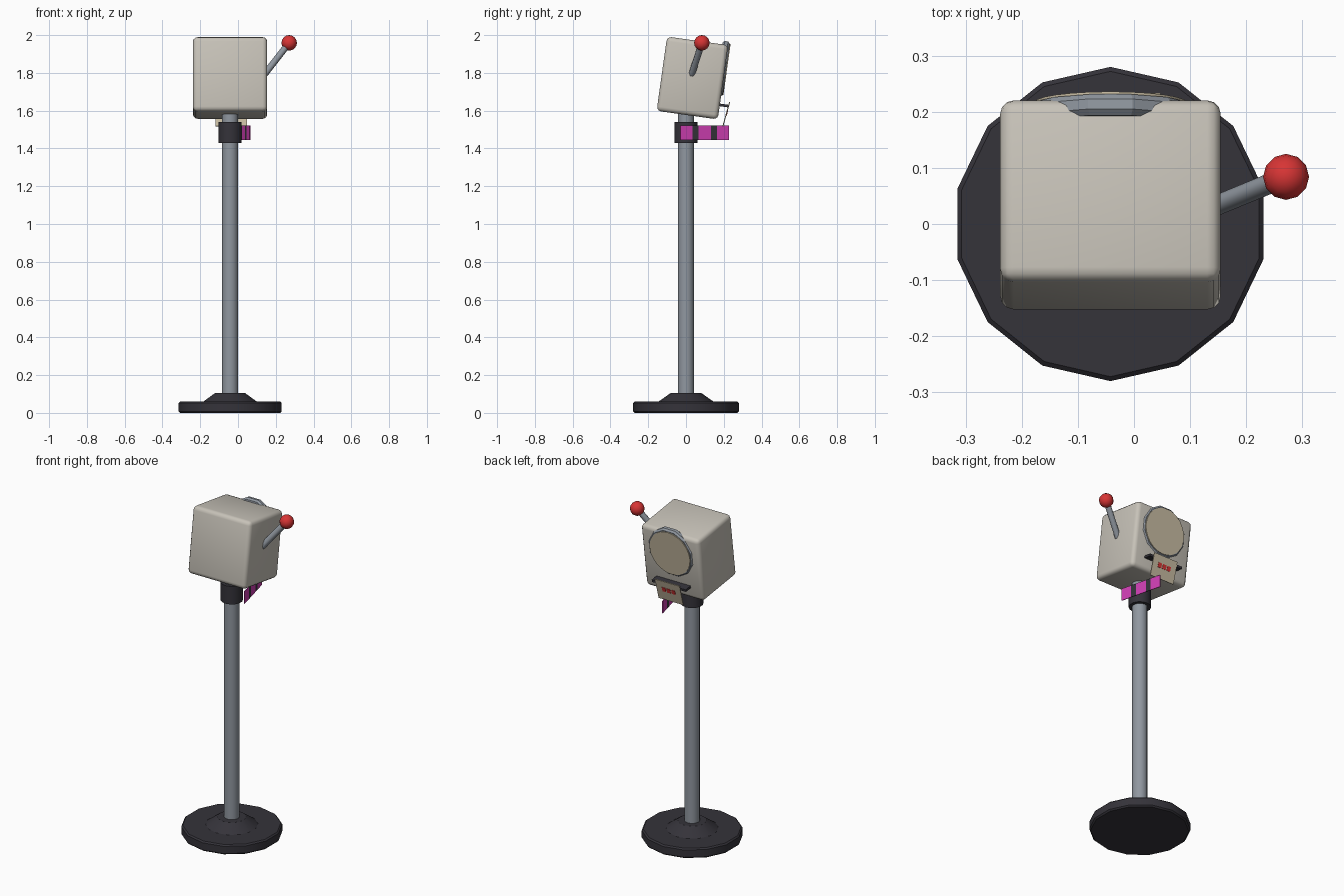
import bpy, bmesh, math
from mathutils import Vector, Matrix

if "Cube" in bpy.data.objects:
    bpy.data.objects.remove(bpy.data.objects["Cube"])


def mat(name, rgb):
    m = bpy.data.materials.new(name)
    m.diffuse_color = (*rgb, 1)
    m.use_nodes = True
    m.node_tree.nodes["Principled BSDF"].inputs["Base Color"].default_value = m.diffuse_color
    return m


SHELL = mat("warm_grey", (0.57, 0.54, 0.48))
STEEL = mat("steel", (0.28, 0.31, 0.35))
DARK = mat("charcoal", (0.035, 0.033, 0.042))
RED = mat("red", (0.68, 0.035, 0.035))
PINK = mat("magenta", (0.62, 0.05, 0.45))
CREAM = mat("cream", (0.57, 0.50, 0.36))

AX = -0.042                                    # x of the pole axis
HEAD = Matrix.Translation((AX, 0.034, 1.773)) @ Matrix.Rotation(math.radians(-8), 4, 'X')


def finish(name, bm, material, matrix=Matrix(), smooth=None):
    bmesh.ops.recalc_face_normals(bm, faces=bm.faces)
    me = bpy.data.meshes.new(name)
    bm.to_mesh(me)
    bm.free()
    me.transform(matrix)
    me.materials.append(material)
    ob = bpy.data.objects.new(name, me)
    bpy.context.collection.objects.link(ob)
    if smooth:
        bpy.ops.object.select_all(action='DESELECT')
        ob.select_set(True)
        bpy.context.view_layer.objects.active = ob
        bpy.ops.object.shade_smooth_by_angle(angle=math.radians(smooth))
    return ob


def box(name, size, material, matrix, bevel=0, smooth=None):
    bm = bmesh.new()
    bmesh.ops.create_cube(bm, size=1, matrix=Matrix.Diagonal((*size, 1)))
    if bevel:
        bmesh.ops.bevel(bm, geom=bm.edges[:], offset=bevel, segments=3,
                        profile=0.5, affect='EDGES')
    return finish(name, bm, material, matrix, smooth)


def lathe(name, profile, sides, material, matrix, start=math.pi / 2, smooth=40):
    """Turn (radius, height) points round z and cap both ends."""
    bm = bmesh.new()
    rings = [[bm.verts.new((r * math.cos(start + 2 * math.pi * i / sides),
                            r * math.sin(start + 2 * math.pi * i / sides), h))
              for i in range(sides)] for r, h in profile]
    for a, b in zip(rings, rings[1:]):
        for i in range(sides):
            j = (i + 1) % sides
            bm.faces.new((a[i], a[j], b[j], b[i]))
    bm.faces.new(rings[0])
    bm.faces.new(rings[-1])
    return finish(name, bm, material, matrix, smooth)


# stand: foot, pole and collar
axis = Matrix.Translation((AX, 0, 0))
lathe("foot", [(0.272, 0), (0.28, 0.008), (0.28, 0.052), (0.272, 0.06),
               (0.145, 0.06), (0.08, 0.106)], 14, DARK, axis, smooth=30)
lathe("pole", [(0.043, 0.09), (0.043, 1.62)], 14, STEEL, axis)
lathe("collar", [(0.062, 1.43), (0.062, 1.54)], 14, DARK, axis)

# tilted head
box("head", (0.393, 0.327, 0.397), SHELL, HEAD, 0.024, 40)

# dial on the back of the head, axis along the head's y
dial = HEAD @ Matrix.Translation((0, 0, 0.07)) @ Matrix.Rotation(math.radians(-90), 4, 'X')
lathe("dial_rim", [(0.143, 0.132), (0.153, 0.142), (0.153, 0.160), (0.143, 0.170)],
      12, STEEL, dial, start=math.pi / 12, smooth=None)
lathe("dial_face", [(0.136, 0.15), (0.136, 0.175)], 24, CREAM, dial)

# ledge and leaning card under the dial
box("card_ledge", (0.23, 0.055, 0.014), DARK, HEAD @ Matrix.Translation((0, 0.183, -0.121)))
top, bottom = Vector((AX + 0.006, 0.231, 1.645)), Vector((AX + 0.006, 0.195, 1.517))
card = (Matrix.Translation((top + bottom) / 2)
        @ Matrix.Rotation(-math.atan2(top.y - bottom.y, top.z - bottom.z), 4, 'X'))
box("card", (0.166, 0.005, (top - bottom).length), CREAM, card)
for i in (-1, 0, 1):
    box(f"card_mark_{i + 2}", (0.024, 0.003, 0.028), RED,
        card @ Matrix.Translation((i * 0.032, 0.003, 0.008)))

# lever with ball knob
foot_pt, knob_pt = Vector((0.135, 0.028, 1.785)), Vector((0.271, 0.084, 1.959))
d = knob_pt - foot_pt
lathe("lever", [(0.018, 0), (0.018, d.length)], 8, STEEL,
      Matrix.Translation(foot_pt) @ d.to_track_quat('Z', 'Y').to_matrix().to_4x4(), smooth=50)
bm = bmesh.new()
bmesh.ops.create_uvsphere(bm, u_segments=12, v_segments=8, radius=0.041)
finish("lever_knob", bm, RED, Matrix.Translation(knob_pt), 60)

# striped ribbon beside the collar
a, b = Vector((0.064, -0.03, 1.483)), Vector((0.0, 0.227, 1.483))
turn = Matrix.Rotation(math.atan2((b - a).y, (b - a).x), 4, 'Z')
cuts = [0, 0.25, 0.37, 0.63, 0.75, 1]
for i, (s, e) in enumerate(zip(cuts, cuts[1:])):
    box(f"ribbon_band_{i + 1}", ((b - a).length * (e - s), 0.004, 0.075),
        DARK if i % 2 else PINK, Matrix.Translation(a.lerp(b, (s + e) / 2)) @ turn)
